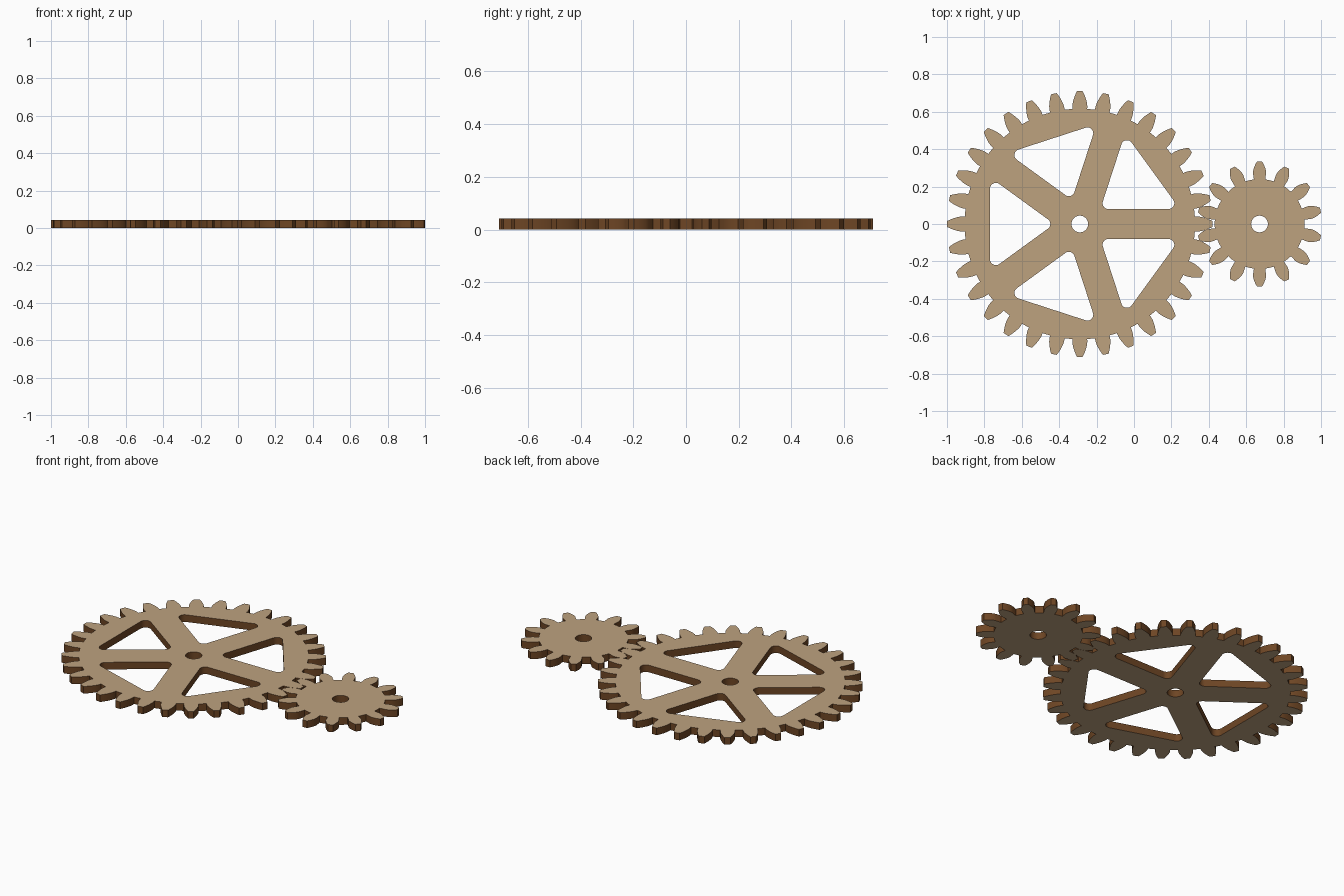
import bpy, bmesh, math
from math import pi, sin, cos, tan, acos, sqrt

if "Cube" in bpy.data.objects:
    bpy.data.objects.remove(bpy.data.objects["Cube"])

M = 0.04178          # gear module
THICK = 0.042
BORE = 0.0445
PRESSURE = math.radians(20)


def material(name, rgb):
    m = bpy.data.materials.new(name)
    m.diffuse_color = (*rgb, 1)
    m.use_nodes = True
    m.node_tree.nodes["Principled BSDF"].inputs["Base Color"].default_value = m.diffuse_color
    return m


face_mat = material("light wood face", (0.515, 0.36, 0.213))
edge_mat = material("dark burnt edge", (0.156, 0.061, 0.018))


def polar(r, a):
    return (r * cos(a), r * sin(a))


def involute(r, rb):
    a = acos(min(1, rb / r))
    return tan(a) - a


# toothed outline: involute flanks, radial below the base circle
def gear_outline(teeth, phase):
    rp = M * teeth / 2
    rb, root, tip = rp * cos(PRESSURE), rp - 1.25 * M, rp + M
    base_half = pi / (2 * teeth) + involute(rp, rb)
    radii = [root] + [rb + (tip - rb) * (i / 7) for i in range(8)]
    flank = [(r, base_half - involute(r, rb)) for r in radii]
    pts = []
    for k in range(teeth):
        c = phase + 2 * pi * k / teeth
        pts += [polar(r, c - h) for r, h in flank]
        pts.append(polar(tip, c))
        pts += [polar(r, c + h) for r, h in reversed(flank)]
        pts.append(polar(root, c + pi / teeth))
    return pts


def circle(r, n=48):
    return [polar(r, 2 * pi * i / n) for i in range(n)]


# rounded triangular window between two spokes, pointing at the hub
def window(angle, spoke_half=0.08, outer=0.48, fillet=0.031):
    half = pi / 5
    apex = spoke_half / sin(half)
    reach = (outer - apex) * tan(half)
    corner = (pi / 2 - half) / 2
    cy = reach - fillet / tan(corner)
    centres = [(apex + fillet / sin(half), 0, pi / 2 + half, 3 * pi / 2 - half),
               (outer - fillet, -cy, 3 * pi / 2 - half, 2 * pi),
               (outer - fillet, cy, 0, pi / 2 + half)]
    pts = []
    for x, y, a0, a1 in centres:
        for i in range(11):
            a = a0 + (a1 - a0) * i / 10
            px, py = x + fillet * cos(a), y + fillet * sin(a)
            pts.append((px * cos(angle) - py * sin(angle),
                        px * sin(angle) + py * cos(angle)))
    return pts


# flat plate with holes: walls from each loop, then filled caps
def plate(name, loops, x):
    bm = bmesh.new()
    caps = ([], [])
    for pts in loops:
        n = len(pts)
        rings = [[bm.verts.new((px, py, z)) for px, py in pts] for z in (0, THICK)]
        for i in range(n):
            j = (i + 1) % n
            f = bm.faces.new((rings[0][i], rings[0][j], rings[1][j], rings[1][i]))
            f.material_index = 1
            f.smooth = True
            for cap, ring in zip(caps, rings):
                cap.append(bm.edges.get((ring[i], ring[j])))
    for cap, nz in zip(caps, (-1, 1)):
        bmesh.ops.triangle_fill(bm, edges=cap, use_beauty=True, normal=(0, 0, nz))
    bmesh.ops.recalc_face_normals(bm, faces=bm.faces[:])
    bm.normal_update()
    for f in bm.faces:
        f.material_index = 0 if abs(f.normal.z) > 0.5 else 1
    for e in bm.edges:
        if len(e.link_faces) == 2 and e.calc_face_angle(0) > math.radians(30):
            e.smooth = False
    me = bpy.data.meshes.new(name)
    bm.to_mesh(me)
    bm.free()
    me.materials.append(face_mat)
    me.materials.append(edge_mat)
    ob = bpy.data.objects.new(name, me)
    ob.location.x = x
    bpy.context.collection.objects.link(ob)


big_x = -1 + 17 * M
plate("large_spoked_gear",
      [gear_outline(32, 0), circle(BORE)]
      + [window(pi / 5 + 2 * pi * k / 5) for k in range(5)], big_x)
plate("small_pinion_gear", [gear_outline(14, pi / 2), circle(BORE)], big_x + 23 * M)
